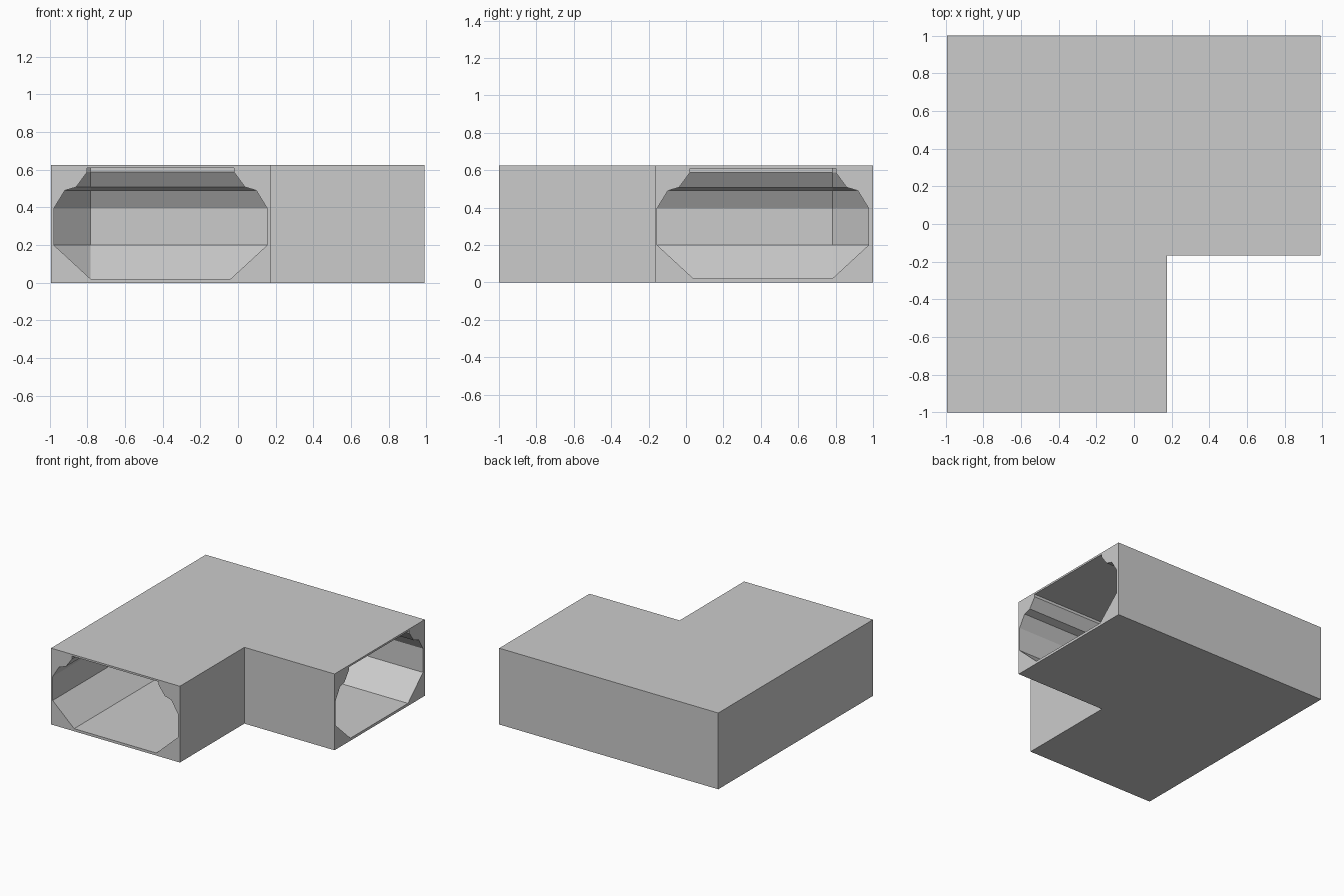
import bpy, bmesh

if "Cube" in bpy.data.objects:
    bpy.data.objects.remove(bpy.data.objects["Cube"])

C = 0.411            # centre line of each leg (x = -C front leg, y = +C right leg)
CH = 0.783           # where the inside corner chamfer meets the walls

# half-width and height of the tunnel cross-section, floor to ceiling
PROFILE = [(0.372, 0.021), (0.566, 0.20), (0.566, 0.395), (0.508, 0.49),
           (0.448, 0.508), (0.39, 0.587), (0.39, 0.609)]


def stack(name, levels):
    """Closed solid from matching outlines at rising heights."""
    bm = bmesh.new()
    rings = [[bm.verts.new((x, y, z)) for x, y in pts] for pts, z in levels]
    n = len(rings[0])
    for a, b in zip(rings, rings[1:]):
        for i in range(n):
            j = (i + 1) % n
            bm.faces.new((a[i], a[j], b[j], b[i]))
    bm.faces.new(rings[0][::-1])
    bm.faces.new(rings[-1])
    bmesh.ops.recalc_face_normals(bm, faces=bm.faces)
    mesh = bpy.data.meshes.new(name)
    bm.to_mesh(mesh)
    bm.free()
    ob = bpy.data.objects.new(name, mesh)
    bpy.context.collection.objects.link(ob)
    return ob


def tunnel_outline(o):
    """L outline with a mitred inner corner and a chamfered outer corner."""
    end = 1.1
    return [(-C - o, -end), (-C + o, -end), (-C + o, C - o), (end, C - o),
            (end, C + o), (-CH + 0.0, C + o), (-C - o, CH)]


# outer L-shaped block
outline = [(-0.992, -1), (0.174, -1), (0.174, -0.166), (0.99, -0.166),
           (0.99, 1), (-0.992, 1)]
block = stack("corridor_corner", [(outline, 0), (outline, 0.624)])

# hollow corridor running through both legs
cutter = stack("tunnel_cutter", [(tunnel_outline(o), z) for o, z in PROFILE])
cutter.hide_render = True

mod = block.modifiers.new("hollow", 'BOOLEAN')
mod.operation = 'DIFFERENCE'
mod.solver = 'EXACT'
mod.object = cutter
bpy.context.view_layer.objects.active = block
block.select_set(True)
bpy.ops.object.modifier_apply(modifier="hollow")
bpy.data.objects.remove(cutter)
